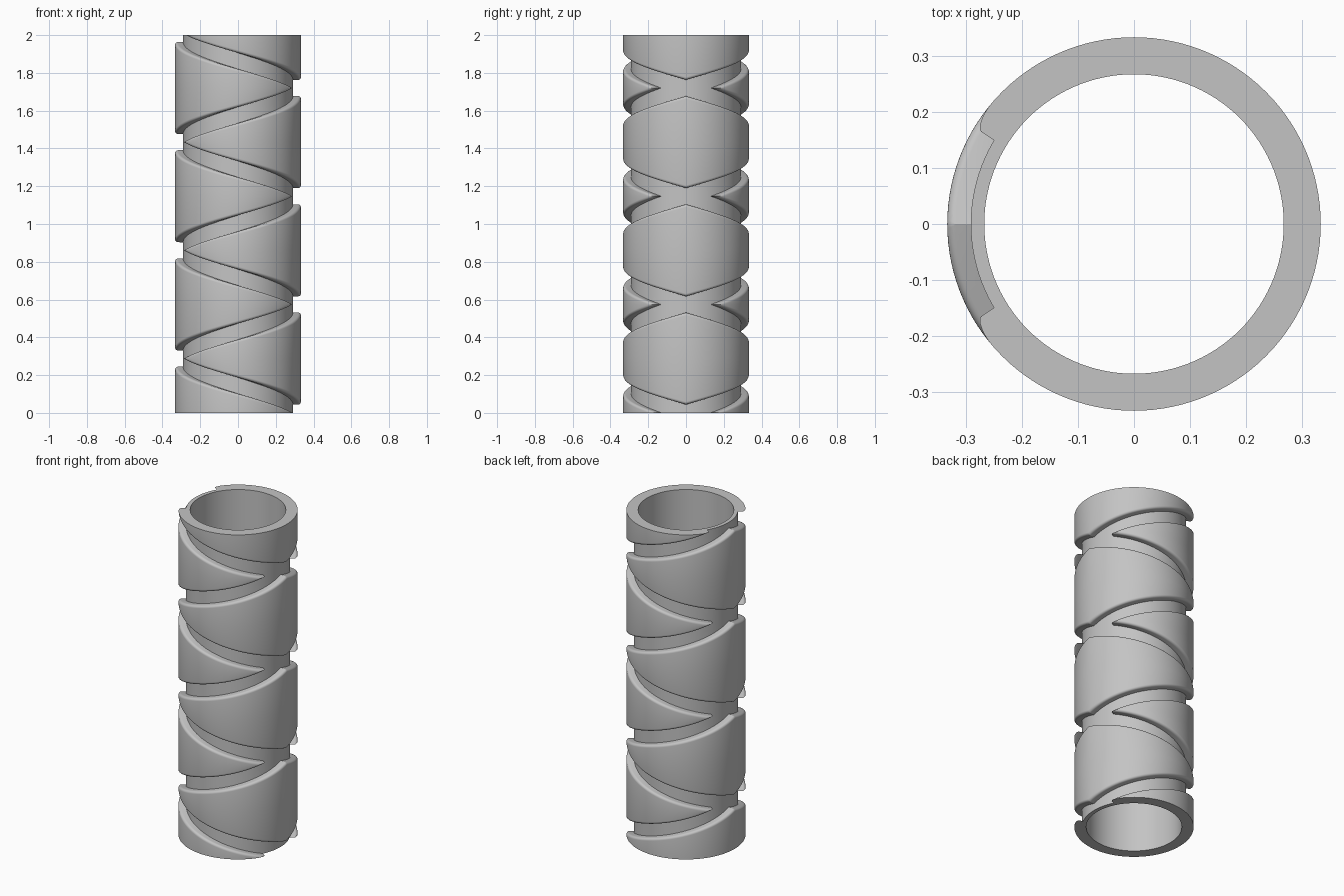
import bpy, bmesh, math

cube = bpy.data.objects.get("Cube")
if cube:
    bpy.data.objects.remove(cube, do_unlink=True)

HEIGHT = 2.0
R_OUT, R_FLOOR, R_BORE = 0.333, 0.291, 0.267
PITCH, Z_START = 0.573, 0.001
HALF_W, FILLET, WALL = 0.043, 0.015, 0.0004
SEGS = 120
STEP = math.tau / SEGS
RISE = PITCH / math.tau

grey = bpy.data.materials.new("plain grey")
grey.use_nodes = True
grey.diffuse_color = (0.55, 0.55, 0.55, 1)
grey.node_tree.nodes["Principled BSDF"].inputs["Base Color"].default_value = (0.55, 0.55, 0.55, 1)


def groove_radius(t, z):
    """Surface radius at an angle and height: floor, rounded lip or outside."""
    d = PITCH
    for hand in (1, -1):
        offset = z - Z_START - hand * RISE * t
        d = min(d, abs((offset + PITCH / 2) % PITCH - PITCH / 2))
    if d < HALF_W - WALL / 2:
        return R_FLOOR
    s = min(1, max(0, (HALF_W + FILLET - d) / FILLET))
    return R_OUT - FILLET + FILLET * math.sqrt(1 - s * s)


def on_facet(t, r, z):
    """Point on a cylinder with SEGS flat sides."""
    local = (t + math.pi) % STEP - STEP / 2
    r *= math.cos(STEP / 2) / math.cos(local)
    return (r * math.cos(t), r * math.sin(t), z)


def slice_sheet(bm, point, normal):
    geom = bm.verts[:] + bm.edges[:] + bm.faces[:]
    bmesh.ops.bisect_plane(bm, geom=geom, dist=1e-6, plane_co=point, plane_no=normal)


# Unrolled sheet: x is the angle, z is the height
bm = bmesh.new()
corners = [(-math.pi, 0), (math.pi, 0), (math.pi, HEIGHT), (-math.pi, HEIGHT)]
bm.faces.new([bm.verts.new((x, 0, z)) for x, z in corners])

# Cut along the groove walls and lips of both helices
offsets = [HALF_W - WALL]
offsets += [HALF_W + FILLET * (1 - math.cos(math.pi / 2 * i / 5)) for i in range(6)]
for hand in (1, -1):
    for turn in range(5):
        for off in offsets:
            for side in (1, -1):
                z = Z_START + turn * PITCH + side * off
                slice_sheet(bm, (0, 0, z), (-hand * RISE, 0, 1))

# Cut at the crossing heights and along the facets
for i in range(1, 7):
    slice_sheet(bm, (0, 0, Z_START + i * PITCH / 2), (0, 0, 1))
for i in range(1, SEGS):
    slice_sheet(bm, (-math.pi + i * STEP, 0, 0), (1, 0, 0))

# End rims and bore, still unrolled, carried by the y coordinate as radius
for v in bm.verts:
    v.co.y = groove_radius(v.co.x, v.co.z)
for level in (0, HEIGHT):
    rim = [e for e in bm.edges if all(abs(v.co.z - level) < 1e-5 for v in e.verts)]
    new = bmesh.ops.extrude_edge_only(bm, edges=rim)["geom"]
    for v in new:
        if isinstance(v, bmesh.types.BMVert):
            v.co.y = R_BORE
for i in range(SEGS):
    a, b = -math.pi + i * STEP, -math.pi + (i + 1) * STEP
    quad = [(a, 0), (a, HEIGHT), (b, HEIGHT), (b, 0)]
    bm.faces.new([bm.verts.new((t, R_BORE, z)) for t, z in quad])

# Roll the sheet into the tube and weld the seams
for v in bm.verts:
    v.co = on_facet(v.co.x, v.co.y, v.co.z)
bmesh.ops.remove_doubles(bm, verts=bm.verts[:], dist=2e-5)
bmesh.ops.recalc_face_normals(bm, faces=bm.faces[:])

mesh = bpy.data.meshes.new("grooved_tube")
bm.to_mesh(mesh)
bm.free()
mesh.materials.append(grey)
tube = bpy.data.objects.new("grooved_tube", mesh)
bpy.context.collection.objects.link(tube)

# Smooth cylinder and lips, crisp groove walls and rims
bpy.ops.object.select_all(action='DESELECT')
tube.select_set(True)
bpy.context.view_layer.objects.active = tube
bpy.ops.object.shade_smooth_by_angle(angle=math.radians(32))
